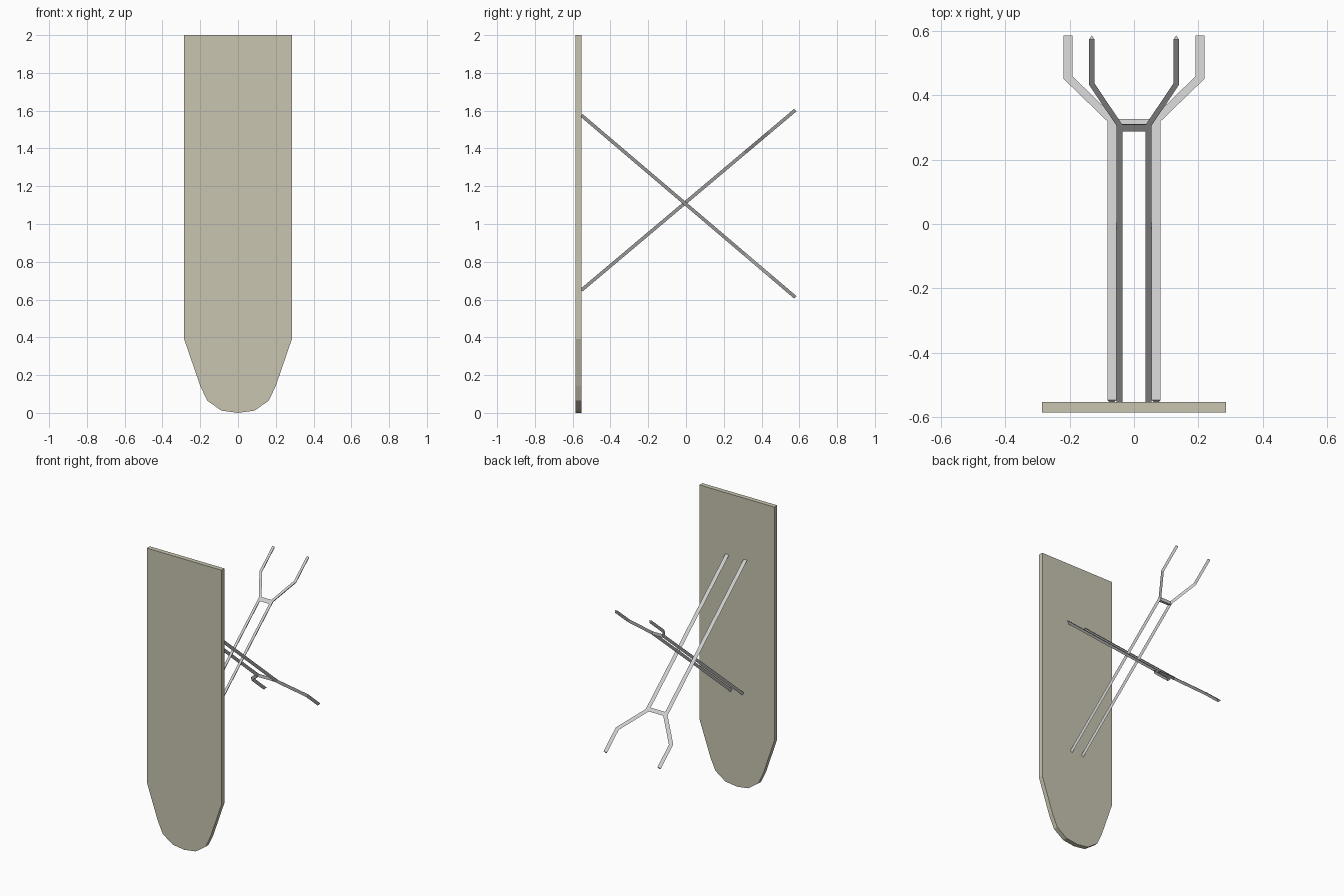
import bpy, bmesh
from mathutils import Vector

if "Cube" in bpy.data.objects:
    bpy.data.objects.remove(bpy.data.objects["Cube"])


def finish(name, bm):
    bmesh.ops.recalc_face_normals(bm, faces=bm.faces)
    mesh = bpy.data.meshes.new(name)
    bm.to_mesh(mesh)
    bm.free()
    obj = bpy.data.objects.new(name, mesh)
    bpy.context.collection.objects.link(obj)
    return obj


def sweep(bm, pts, n, w, h):
    """Sweep a triangular bar (flat side along n) with mitred corners."""
    dirs = [(b - a).normalized() for a, b in zip(pts, pts[1:])]
    rings = []
    for i, p in enumerate(pts):
        d0, d1 = dirs[max(i - 1, 0)], dirs[min(i, len(dirs) - 1)]
        t = (d0 + d1).normalized()
        side = n.cross(t) * (w / 2 / t.dot(d0))
        rings.append([bm.verts.new(p + v) for v in
                      (side + n * h / 2, -side + n * h / 2, -n * h / 2)])
    for a, b in zip(rings, rings[1:]):
        for k in range(3):
            m = (k + 1) % 3
            bm.faces.new((a[k], a[m], b[m], b[k]))
    bm.faces.new(rings[0])
    bm.faces.new(rings[-1])


def leg_frame(name, path, z0, slope, w, bar_y, bar_w, h=0.018):
    bm = bmesh.new()
    n = Vector((0, -slope, 1)).normalized()

    def place(x, y):
        return Vector((x, y, z0 + slope * (y + 0.553)))

    # mirrored legs with splayed feet
    for s in (-1, 1):
        sweep(bm, [place(s * x, y) for x, y in path], n, w, h)
    # cross bar between the legs
    x = path[0][0]
    sweep(bm, [place(-x, bar_y), place(x, bar_y)], n, bar_w, h)
    return finish(name, bm)


# Board: rounded nose at the bottom, square end at the top
half = [(0.285, 2.0), (0.285, 0.39), (0.2, 0.143), (0.163, 0.065), (0.088, 0.012)]
outline = half + [(0, 0)] + [(-x, z) for x, z in reversed(half)]
bm = bmesh.new()
face = bm.faces.new([bm.verts.new((x, -0.585, z)) for x, z in outline])
ext = bmesh.ops.extrude_face_region(bm, geom=[face])
bmesh.ops.translate(bm, vec=(0, 0.032, 0),
                    verts=[v for v in ext["geom"] if isinstance(v, bmesh.types.BMVert)])
board = finish("board", bm)
mat = bpy.data.materials.new("board_cloth")
mat.diffuse_color = (0.58, 0.56, 0.44, 1)
mat.use_nodes = True
mat.node_tree.nodes["Principled BSDF"].inputs["Base Color"].default_value = mat.diffuse_color
board.data.materials.append(mat)

# Crossing leg frames
leg_frame("inner_legs",
          [(0.045, -0.553), (0.045, 0.312), (0.131, 0.44), (0.131, 0.579)],
          0.65, 0.842, 0.018, 0.304, 0.03)
leg_frame("outer_legs",
          [(0.069, -0.553), (0.069, 0.317), (0.205, 0.449), (0.205, 0.579)],
          1.575, -0.851, 0.028, 0.31, 0.028)
